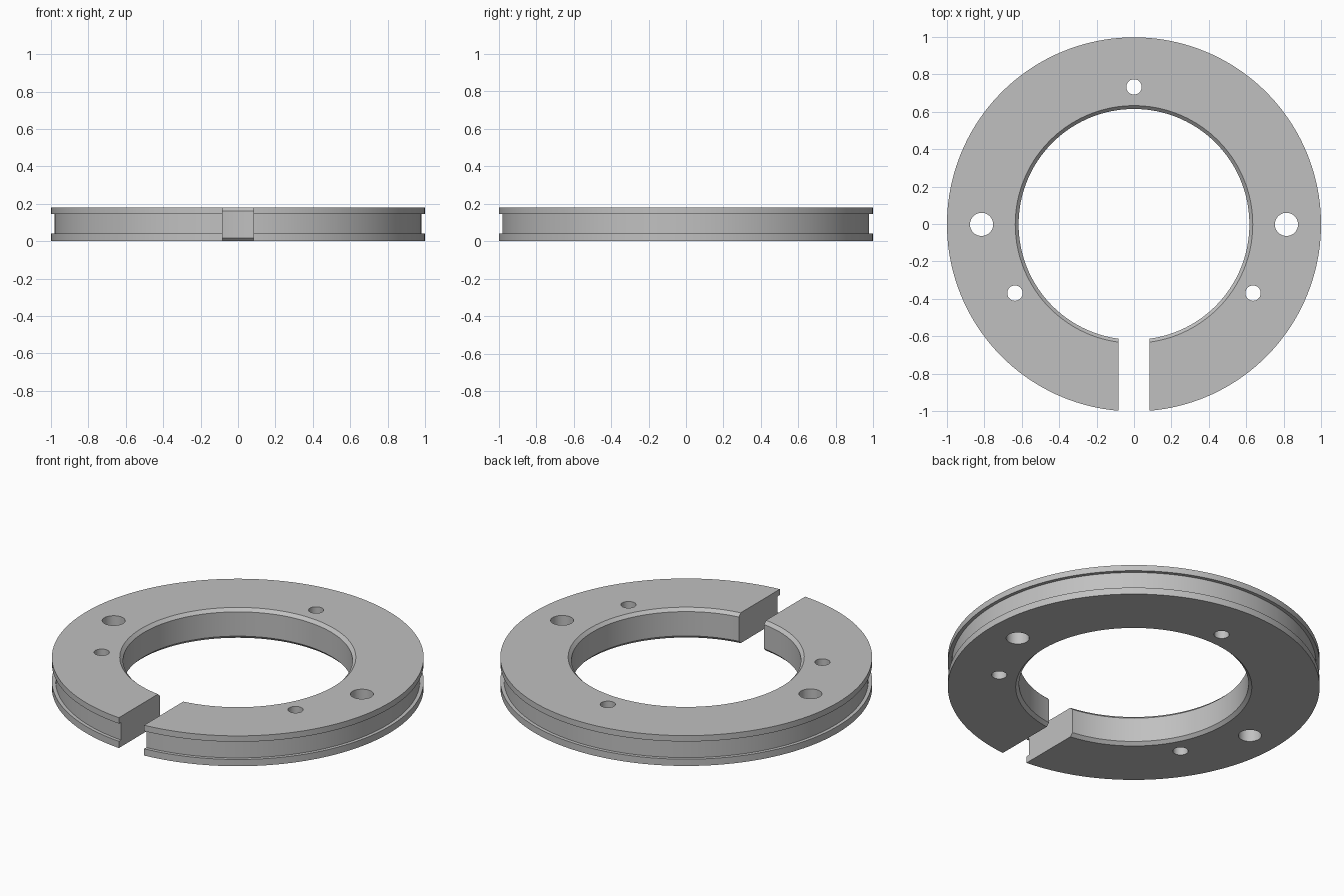
import bpy, bmesh, math
from mathutils import Vector

if "Cube" in bpy.data.objects:
    bpy.data.objects.remove(bpy.data.objects["Cube"], do_unlink=True)

HEIGHT, OUTER, INNER = 0.18, 1.0, 0.617
GROOVE, CHAMFER, SLOT = 0.98, 0.018, 0.083
SHIFT = -0.002  # keeps the slotted ring centred front to back

grey = bpy.data.materials.new("plain_grey")
grey.use_nodes = True
colour = (0.53, 0.53, 0.53, 1)
grey.diffuse_color = colour
grey.node_tree.nodes["Principled BSDF"].inputs["Base Color"].default_value = colour


def add_object(name, bm):
    bmesh.ops.recalc_face_normals(bm, faces=bm.faces)
    mesh = bpy.data.meshes.new(name)
    bm.to_mesh(mesh)
    bm.free()
    obj = bpy.data.objects.new(name, mesh)
    bpy.context.collection.objects.link(obj)
    mesh.materials.append(grey)
    return obj


# Ring: a grooved, chamfered cross-section turned about the z axis
profile = [
    (INNER + CHAMFER, 0), (OUTER, 0), (OUTER, 0.04), (GROOVE, 0.04),
    (GROOVE, 0.145), (OUTER, 0.145), (OUTER, HEIGHT),
    (INNER + CHAMFER, HEIGHT), (INNER, HEIGHT - CHAMFER), (INNER, CHAMFER),
]
bm = bmesh.new()
section = bm.faces.new([bm.verts.new((r, 0, z)) for r, z in profile])
edges = list(section.edges)
bm.faces.remove(section)
bmesh.ops.spin(bm, geom=edges, cent=(0, 0, 0), axis=(0, 0, 1),
               angle=math.tau, steps=160, use_merge=True)
bmesh.ops.remove_doubles(bm, verts=bm.verts, dist=0.0001)
ring = add_object("slotted_ring", bm)

# Cutters: front slot, two large side holes and three small holes
cutters = []
bm = bmesh.new()
bmesh.ops.create_cube(bm, size=1)
bmesh.ops.scale(bm, vec=(2 * SLOT, 0.8, 1), verts=bm.verts)
bmesh.ops.translate(bm, vec=(0, -0.85, 0.1), verts=bm.verts)
cutters.append(add_object("slot_cutter", bm))

holes = [(0.815, a, 0.062) for a in (0, 180)]
holes += [(0.735, a, 0.041) for a in (90, 210, 330)]
for dist, angle, radius in holes:
    a = math.radians(angle)
    bm = bmesh.new()
    bmesh.ops.create_cone(bm, cap_ends=True, segments=40, radius1=radius,
                          radius2=radius, depth=1)
    bmesh.ops.translate(bm, vec=Vector((dist * math.cos(a), dist * math.sin(a), 0.1)),
                        verts=bm.verts)
    cutters.append(add_object("hole_cutter", bm))

# Cut the ring, then discard the cutters
bpy.ops.object.select_all(action="DESELECT")
bpy.context.view_layer.objects.active = ring
ring.select_set(True)
for cutter in cutters:
    cutter.hide_render = True
    mod = ring.modifiers.new("cut", "BOOLEAN")
    mod.operation = "DIFFERENCE"
    mod.solver = "EXACT"
    mod.object = cutter
    bpy.ops.object.modifier_apply(modifier=mod.name)
    bpy.data.objects.remove(cutter, do_unlink=True)

ring.location.y = -SHIFT if SHIFT > 0 else SHIFT
bpy.ops.object.shade_smooth_by_angle(angle=math.radians(30))
